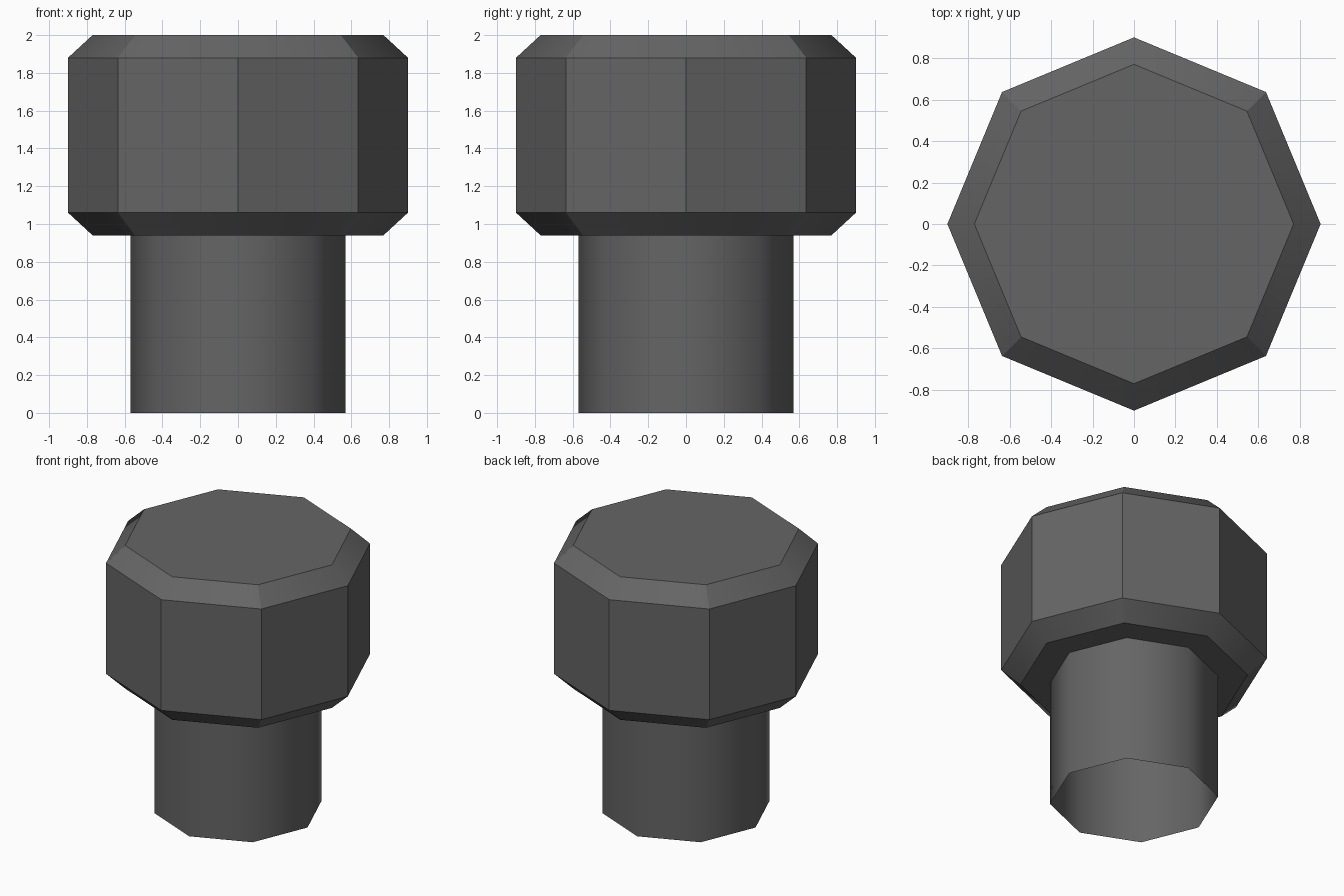
import bpy, bmesh
from math import cos, sin, pi

cube = bpy.data.objects.get("Cube")
if cube:
    bpy.data.objects.remove(cube, do_unlink=True)

# Dark metal
metal = bpy.data.materials.new("dark_grey_metal")
metal.use_nodes = True
colour = (0.13, 0.13, 0.13, 1)
metal.diffuse_color = colour
metal.node_tree.nodes["Principled BSDF"].inputs["Base Color"].default_value = colour

SIDES = 8
# Radius and height from the open foot of the shaft up to the head's top
PROFILE = [(0.57, 0), (0.57, 0.94), (0.77, 0.94), (0.9, 1.06), (0.9, 1.88), (0.77, 2)]
SMOOTH_BANDS = {0, 2, 4}  # shaft and both chamfers

bm = bmesh.new()
rings = [[bm.verts.new((r * cos(2 * pi * i / SIDES), r * sin(2 * pi * i / SIDES), z))
          for i in range(SIDES)] for r, z in PROFILE]

# Walls of the shaft, collar, chamfers and head
for band, (low, high) in enumerate(zip(rings, rings[1:])):
    for i in range(SIDES):
        j = (i + 1) % SIDES
        face = bm.faces.new((low[i], low[j], high[j], high[i]))
        face.smooth = band in SMOOTH_BANDS
# Top of the head
bm.faces.new(rings[-1])

# Crisp borders between the bands, and on the chamfers' diagonal corners
for ring in rings[1:]:
    for i in range(SIDES):
        bm.edges.get((ring[i], ring[(i + 1) % SIDES])).smooth = False
for band in (2, 4):
    for i in range(1, SIDES, 2):
        bm.edges.get((rings[band][i], rings[band + 1][i])).smooth = False

mesh = bpy.data.meshes.new("bolt")
bm.to_mesh(mesh)
bm.free()
mesh.materials.append(metal)
bolt = bpy.data.objects.new("bolt", mesh)
bpy.context.collection.objects.link(bolt)
